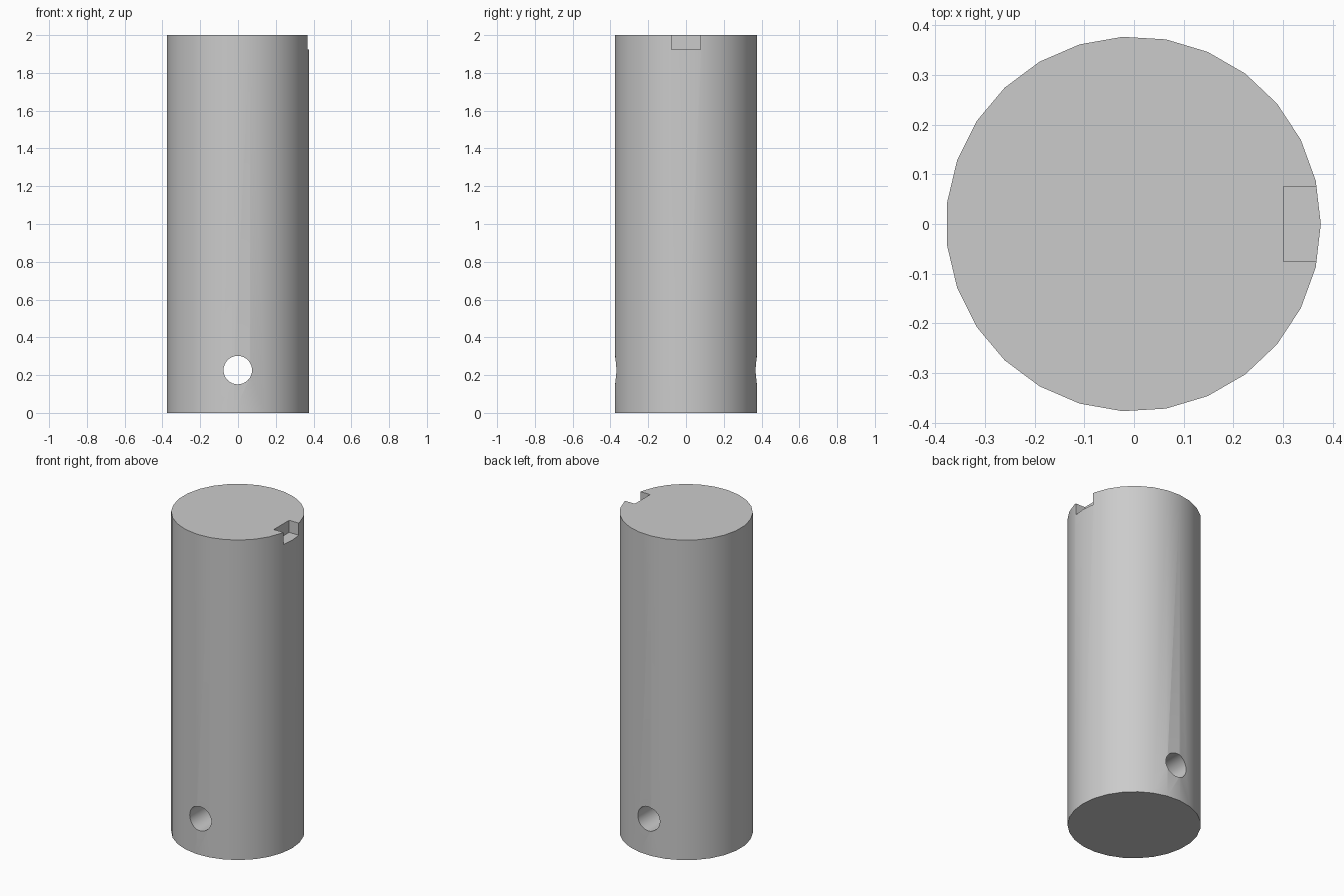
import bpy
import math

if "Cube" in bpy.data.objects:
    bpy.data.objects.remove(bpy.data.objects["Cube"], do_unlink=True)

UNIT = 2 / 26.5          # model is 26.5 units tall
RADIUS = 5 * UNIT
HEIGHT = 2.0
SHIFT = -0.0013          # centres the odd-sided outline on x = 0

grey = bpy.data.materials.new("light_grey")
grey.use_nodes = True
colour = (0.6, 0.6, 0.6, 1)
grey.diffuse_color = colour
grey.node_tree.nodes["Principled BSDF"].inputs["Base Color"].default_value = colour


def cylinder(name, sides, radius, depth, location, rotation):
    bpy.ops.mesh.primitive_cylinder_add(vertices=sides, radius=radius, depth=depth,
                                        location=location, rotation=rotation)
    obj = bpy.context.object
    obj.name = name
    bpy.ops.object.transform_apply(location=True, rotation=True, scale=True)
    obj.data.materials.append(grey)
    return obj


# Pin body, with one corner of the outline pointing to +x
pin = cylinder("pin_body", 27, RADIUS, HEIGHT, (SHIFT, 0, HEIGHT / 2),
               (0, 0, -math.pi / 2))

# Cross hole running front to back
hole = cylinder("cross_hole_cutter", 32, UNIT, 1.2, (SHIFT, 0, 3 * UNIT),
                (math.pi / 2, 0, 0))

# Key notch in the top edge on the +x side
bpy.ops.mesh.primitive_cube_add(size=2 * UNIT, location=(SHIFT + 5 * UNIT, 0, HEIGHT))
notch = bpy.context.object
notch.name = "key_notch_cutter"
notch.data.materials.append(grey)

# Cut both out of the body
for cutter in (hole, notch):
    cutter.hide_render = True
    cutter.hide_viewport = True
    mod = pin.modifiers.new(cutter.name, "BOOLEAN")
    mod.operation = "DIFFERENCE"
    mod.solver = "EXACT"
    mod.object = cutter

bpy.ops.object.select_all(action="DESELECT")
bpy.context.view_layer.objects.active = pin
pin.select_set(True)
for mod in list(pin.modifiers):
    bpy.ops.object.modifier_apply(modifier=mod.name)
for cutter in (hole, notch):
    bpy.data.objects.remove(cutter, do_unlink=True)

bpy.ops.object.shade_smooth_by_angle(angle=math.radians(30))
